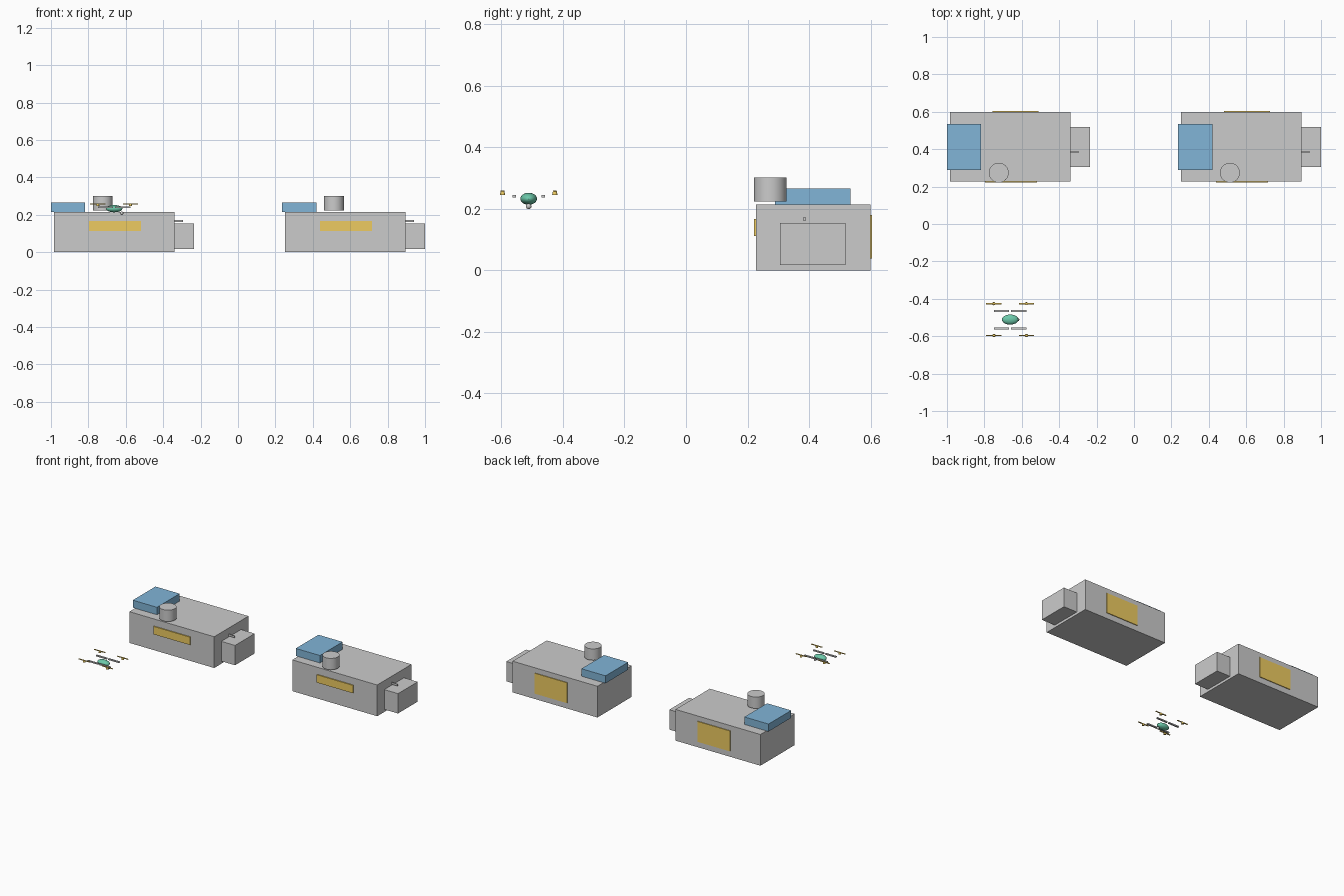
import bpy

if "Cube" in bpy.data.objects:
    bpy.data.objects.remove(bpy.data.objects["Cube"])

COLOURS = {
    "blue": (0.22, 0.46, 0.68, 1),
    "yellow": (0.85, 0.60, 0.12, 1),
    "green": (0.15, 0.58, 0.40, 1),
}
MATS = {}
for key, rgba in COLOURS.items():
    MATS[key] = bpy.data.materials.new(key)
    MATS[key].diffuse_color = rgba


def finish(name, colour=None, smooth=False):
    ob = bpy.context.object
    ob.name = name
    bpy.ops.object.transform_apply(location=False, rotation=True, scale=True)
    if colour:
        ob.data.materials.append(MATS[colour])
    if smooth:
        bpy.ops.object.shade_smooth_by_angle()
    return ob


def box(name, x, y, z, colour=None):
    """Box from (min, max) ranges on each axis."""
    spans = (x, y, z)
    bpy.ops.mesh.primitive_cube_add(size=1, location=[(a + b) / 2 for a, b in spans])
    bpy.context.object.scale = [b - a for a, b in spans]
    return finish(name, colour)


def ball(name, loc, radii, colour=None):
    bpy.ops.mesh.primitive_uv_sphere_add(segments=24, ring_count=12, radius=1, location=loc)
    bpy.context.object.scale = radii
    return finish(name, colour, True)


def cylinder(name, loc, r1, r2, depth, colour=None):
    bpy.ops.mesh.primitive_cone_add(vertices=32, radius1=r1, radius2=r2, depth=depth, location=loc)
    return finish(name, colour, True)


# Two identical housings, side by side
for i, dx in enumerate((0.0, 1.236)):
    tag = ("left", "right")[i]

    def at(a, b):
        return (a + dx, b + dx)

    box(f"{tag}_main_body", at(-0.984, -0.340), (0.228, 0.599), (0.0, 0.214))
    box(f"{tag}_end_box", at(-0.340, -0.236), (0.305, 0.518), (0.017, 0.153))
    box(f"{tag}_top_box", at(-1.0, -0.817), (0.289, 0.534), (0.214, 0.265), "blue")
    box(f"{tag}_front_panel", at(-0.797, -0.519), (0.221, 0.228), (0.112, 0.166), "yellow")
    box(f"{tag}_back_panel", at(-0.756, -0.510), (0.599, 0.604), (0.039, 0.179), "yellow")
    box(f"{tag}_handle", at(-0.340, -0.294), (0.382, 0.388), (0.160, 0.173))
    cylinder(f"{tag}_chimney", (-0.723 + dx, 0.274, 0.262), 0.053, 0.053, 0.078)

# Small quadcopter: body and camera
CX, CY = -0.662, -0.511
ball("drone_body", (CX, CY, 0.2325), (0.044, 0.027, 0.0195), "green")
ball("drone_camera", (-0.622, CY, 0.208), (0.009, 0.009, 0.009))

# Arms, motor hubs and propeller blades at the four corners
for sx in (-1, 1):
    for sy in (-1, 1):
        tag = ("left" if sx < 0 else "right") + ("_front" if sy < 0 else "_back")
        ax, ay = CX + sx * 0.046, CY + sy * 0.047
        rx, ry = CX + sx * 0.087, CY + sy * 0.085
        box(f"{tag}_arm", (ax - 0.041, ax + 0.041), (ay - 0.0055, ay + 0.0055), (0.237, 0.245))
        cylinder(f"{tag}_hub", (rx, ry, 0.252), 0.0085, 0.006, 0.013, "yellow")
        box(f"{tag}_blade", (rx - 0.041, rx + 0.041), (ry - 0.0035, ry + 0.0035), (0.255, 0.259), "yellow")

for m in bpy.data.materials:
    if m.users and not m.is_grease_pencil:
        m.use_nodes = True
        m.node_tree.nodes["Principled BSDF"].inputs["Base Color"].default_value = m.diffuse_color
